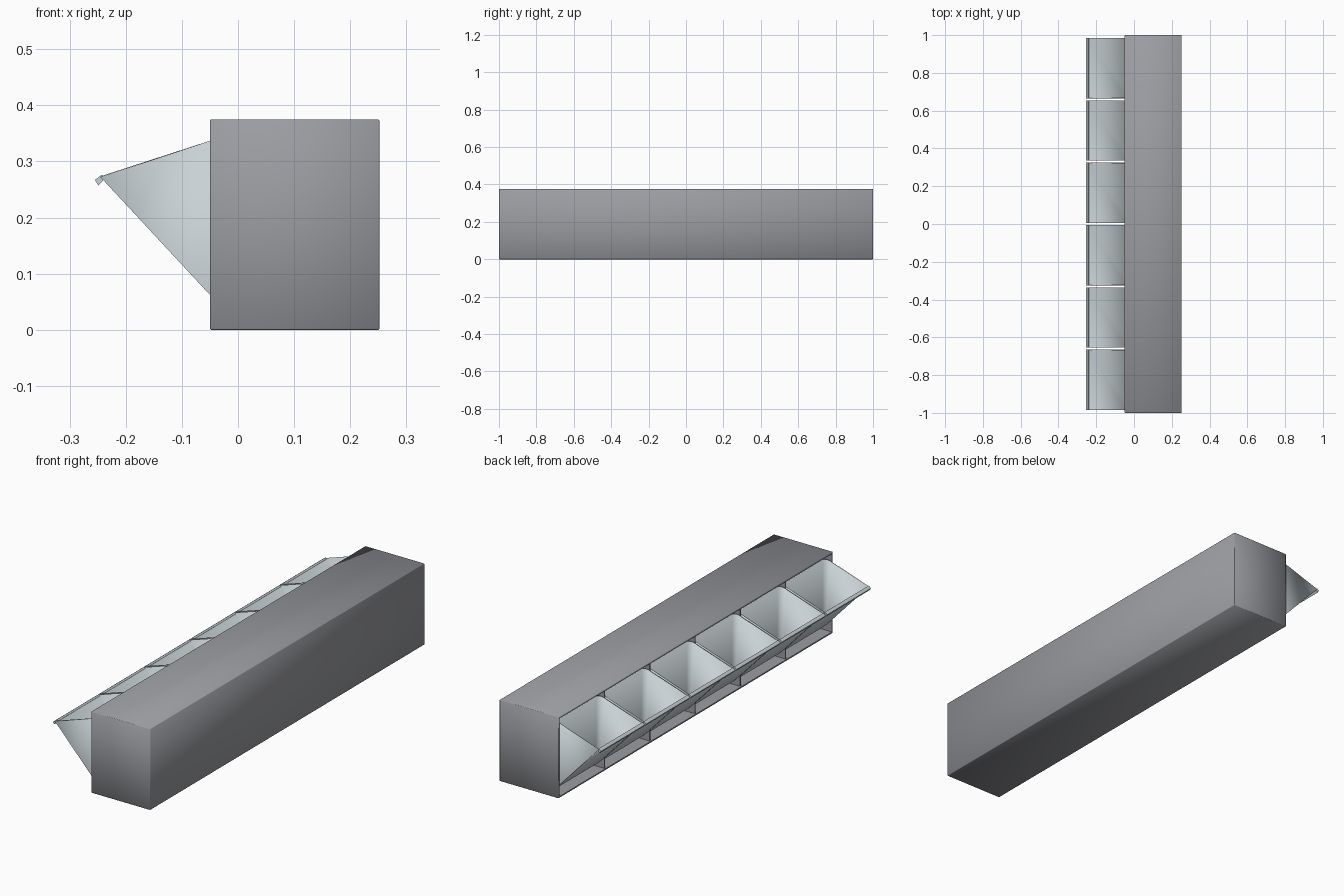
import bpy, bmesh

if "Cube" in bpy.data.objects:
    bpy.data.objects.remove(bpy.data.objects["Cube"])


def material(name, rgb):
    m = bpy.data.materials.new(name)
    m.use_nodes = True
    m.diffuse_color = (*rgb, 1)
    m.node_tree.nodes["Principled BSDF"].inputs["Base Color"].default_value = (*rgb, 1)
    return m


grey = material("cabinet grey", (0.33, 0.335, 0.36))
pale = material("pale bin grey", (0.58, 0.64, 0.665))


def finish(name, bm, mat):
    bmesh.ops.recalc_face_normals(bm, faces=bm.faces)
    mesh = bpy.data.meshes.new(name)
    bm.to_mesh(mesh)
    bm.free()
    mesh.materials.append(mat)
    ob = bpy.data.objects.new(name, mesh)
    bpy.context.collection.objects.link(ob)
    return ob


def smooth(ob, angle):
    bpy.ops.object.select_all(action='DESELECT')
    ob.select_set(True)
    bpy.context.view_layer.objects.active = ob
    bpy.ops.object.shade_smooth_by_angle(angle=angle)


def prism(profile, y0, y1):
    """Extrude an (x, z) profile along y."""
    bm = bmesh.new()
    face = bm.faces.new([bm.verts.new((x, y0, z)) for x, z in profile])
    out = bmesh.ops.extrude_face_region(bm, geom=[face])["geom"]
    bmesh.ops.translate(bm, vec=(0, y1 - y0, 0),
                        verts=[v for v in out if isinstance(v, bmesh.types.BMVert)])
    bmesh.ops.recalc_face_normals(bm, faces=bm.faces)
    return bm


def rectangle(x0, x1, z0, z1):
    return [(x0, z0), (x1, z0), (x1, z1), (x0, z1)]


LEFT, RIGHT, HEIGHT = -0.05, 0.252, 0.375
WALL, PITCH, BIN_HALF = 0.01, 0.33, 0.16

# Cabinet: softened box, hollowed from its open side
bm = prism(rectangle(LEFT, RIGHT, 0, HEIGHT), -1, 1)
bmesh.ops.bevel(bm, geom=bm.edges[:], offset=0.002, segments=1, affect='EDGES')
opening = min(bm.faces, key=lambda f: f.calc_center_median().x)
bmesh.ops.inset_region(bm, faces=[opening], thickness=WALL - 0.002)
out = bmesh.ops.extrude_face_region(bm, geom=[opening])["geom"]
bmesh.ops.translate(bm, vec=(RIGHT - LEFT - WALL, 0, 0),
                    verts=[v for v in out if isinstance(v, bmesh.types.BMVert)])
if opening.is_valid:
    bm.faces.remove(opening)
smooth(finish("cabinet", bm, grey), 1.0)

# Dividers between the compartments
for i in range(-2, 3):
    y = i * PITCH
    finish(f"divider_{i + 3}",
           prism(rectangle(LEFT + 0.003, RIGHT - WALL, WALL, HEIGHT - WALL),
                 y - 0.003, y + 0.003), grey)

# Tilted open bins: wedge with rounded back corners and no top
BACK = -0.022
WEDGE = [(-0.245, 0.272), (BACK, 0.032), (BACK, 0.346)]
LIP = [(-0.255, 0.267), (-0.243, 0.276), (-0.237, 0.270), (-0.249, 0.257)]
for i in range(6):
    y = (i - 2.5) * PITCH
    bm = prism(WEDGE, y - BIN_HALF, y + BIN_HALF)
    uprights = [e for e in bm.edges
                if all(abs(v.co.x - BACK) < 1e-4 for v in e.verts)
                and abs(e.verts[0].co.z - e.verts[1].co.z) > 0.1]
    bmesh.ops.bevel(bm, geom=uprights, offset=0.025, segments=6,
                    profile=0.5, affect='EDGES')
    bm.normal_update()
    bm.faces.remove(max(bm.faces, key=lambda f: f.normal.z))
    bin_body = finish(f"bin_{i + 1}", bm, pale)
    shell = bin_body.modifiers.new("wall", 'SOLIDIFY')
    shell.thickness = 0.004
    shell.offset = -1
    smooth(bin_body, 0.6)

    # Pull lip along the front edge
    finish(f"bin_lip_{i + 1}", prism(LIP, y - BIN_HALF, y + BIN_HALF), pale)
